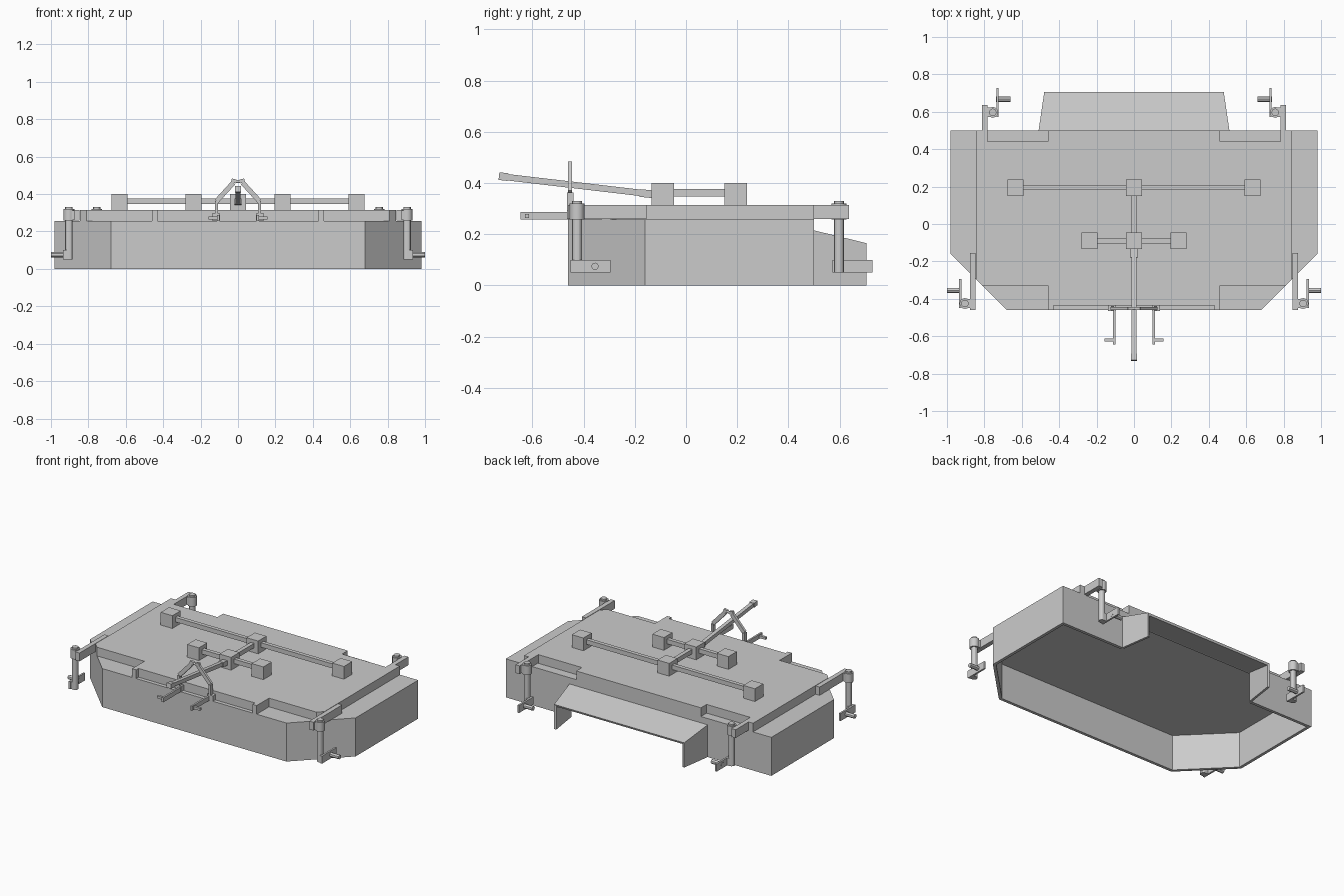
import bpy, bmesh
from mathutils import Vector

if "Cube" in bpy.data.objects:
    bpy.data.objects.remove(bpy.data.objects["Cube"])


def mesh_obj(name, verts, faces, thick=0):
    me = bpy.data.meshes.new(name)
    me.from_pydata(verts, [], faces)
    ob = bpy.data.objects.new(name, me)
    bpy.context.collection.objects.link(ob)
    if thick:
        m = ob.modifiers.new("thickness", 'SOLIDIFY')
        m.thickness, m.offset, m.use_even_offset = thick, 1, True
    return ob


def prism(name, pts, z0, z1):
    n = len(pts)
    v = [(x, y, z) for z in (z0, z1) for x, y in pts]
    f = [list(range(n))[::-1], list(range(n, 2 * n))]
    f += [(i, (i + 1) % n, n + (i + 1) % n, n + i) for i in range(n)]
    ob = mesh_obj(name, v, f)
    bm = bmesh.new()
    bm.from_mesh(ob.data)
    bmesh.ops.recalc_face_normals(bm, faces=bm.faces)
    bm.to_mesh(ob.data)
    bm.free()
    return ob


def box(name, x0, x1, y0, y1, z0, z1):
    x0, x1 = sorted((x0, x1))
    return prism(name, [(x0, y0), (x1, y0), (x1, y1), (x0, y1)], z0, z1)


def rod(name, a, b, r, sides=12):
    a, b = Vector(a), Vector(b)
    d = b - a
    bpy.ops.mesh.primitive_cylinder_add(vertices=sides, radius=r, depth=d.length, location=(a + b) / 2)
    ob = bpy.context.object
    ob.name = name
    ob.rotation_euler = d.to_track_quat('Z', 'Y').to_euler()
    if sides > 6:
        bpy.ops.object.shade_smooth_by_angle()
    return ob


def beam(name, a, b, w, h):
    # square bar between two points, w across and h in the upright direction
    a, b = Vector(a), Vector(b)
    d = b - a
    bpy.ops.mesh.primitive_cube_add(size=1, location=(a + b) / 2)
    ob = bpy.context.object
    ob.name = name
    ob.scale = (w, h, d.length)
    ob.rotation_euler = d.to_track_quat('Z', 'Y').to_euler()
    return ob


def mirrored(half):
    return half + [(-x, y) for x, y in reversed(half)]


# Deck shell: skirt open at the back, and roof
half = [(.51, .5), (.98, .5), (.98, -.16), (.68, -.46)]
path = mirrored(half)
n = len(path)
skirt = [(x, y, z) for z in (0, .257) for x, y in path]
mesh_obj("deck_skirt", skirt, [(i, i + 1, n + i + 1, n + i) for i in range(n - 1)], .02)
prism("deck_roof", mirrored(half[1:]), .24, .257)
box("rear_lintel", -.51, .51, .485, .5, .2, .257)

# Raised top plate with notched edges
plate = [(.46, .5), (.46, .44), (.8, .44), (.8, .5), (.845, .5), (.845, -.295), (.81, -.33),
         (.46, -.33), (.46, -.46), (.43, -.46), (.43, -.435)]
prism("top_plate", mirrored(plate), .255, .315)

# Discharge chute
c = [(.51, .5, .215), (.48, .705, .165), (-.48, .705, .165), (-.51, .5, .215),
     (.51, .5, 0), (.48, .705, 0), (-.48, .705, 0), (-.51, .5, 0)]
mesh_obj("rear_chute", c, [(0, 3, 2, 1), (0, 1, 5, 4), (2, 3, 7, 6)], .015)

# Gearboxes and drive shafts
for y, xs in ((.195, .633), (-.09, .238)):
    for x in (-xs, 0, xs):
        box("gearbox", x - .043, x + .043, y - .044, y + .044, .31, .4)
    box("cross_shaft", -xs, xs, y - .013, y + .013, .347, .377)
box("link_shaft", -.013, .013, -.09, .195, .347, .377)
beam("drive_shaft", (0, -.13, .356), (0, -.71, .424), .025, .025)
beam("shaft_socket", (0, -.12, .355), (0, -.18, .361), .035, .03)
beam("shaft_coupler", (0, -.695, .423), (0, -.73, .427), .034, .03)

# Caster: arm, collar, post, fork and axle; s = side
def caster(s, px, py, arm_x, arm_y0, arm_y1, out, label):
    box(label + "_arm", s * (arm_x - .015), s * (arm_x + .015), arm_y0, arm_y1, .26, .315)
    x0 = s * px
    box(label + "_bracket", x0, s * arm_x, py - .025, py + .025, .262, .313)
    rod(label + "_collar", (x0, py, .258), (x0, py, .32), .029)
    rod(label + "_post", (x0, py, .05), (x0, py, .33), .02)
    fx = px + out * .025
    box(label + "_fork", s * (fx - .006), s * (fx + .006), py - .025, py + .13, .05, .1)
    box(label + "_fork_mount", x0, s * fx, py - .02, py + .02, .05, .1)
    rod(label + "_axle", (s * (fx - out * .008), py + .07, .075), (s * (px + out * .096), py + .07, .075), .014)


for s in (-1, 1):
    caster(s, .904, -.425, .863, -.46, -.155, 1, "front_caster")
    caster(s, .755, .597, .797, .44, .637, -1, "rear_caster")

    # Hitch frame and lower lift pins
    pts = [(s * .115, -.452, .26), (s * .115, -.452, .362), (s * .025, -.452, .46), (s * .02, -.452, .48)]
    for a, b in zip(pts, pts[1:]):
        beam("hitch_frame", a, b, .016, .026)
    box("hitch_foot", s * .095, s * .14, -.465, -.435, .26, .295)
    box("lift_arm", s * .1, s * .112, -.645, -.43, .257, .287)
    beam("lift_pin", (s * .1, -.62, .271), (s * .158, -.62, .271), .016, .016)
rod("top_hitch_pin", (-.032, -.452, .467), (.032, -.452, .467), .008)
